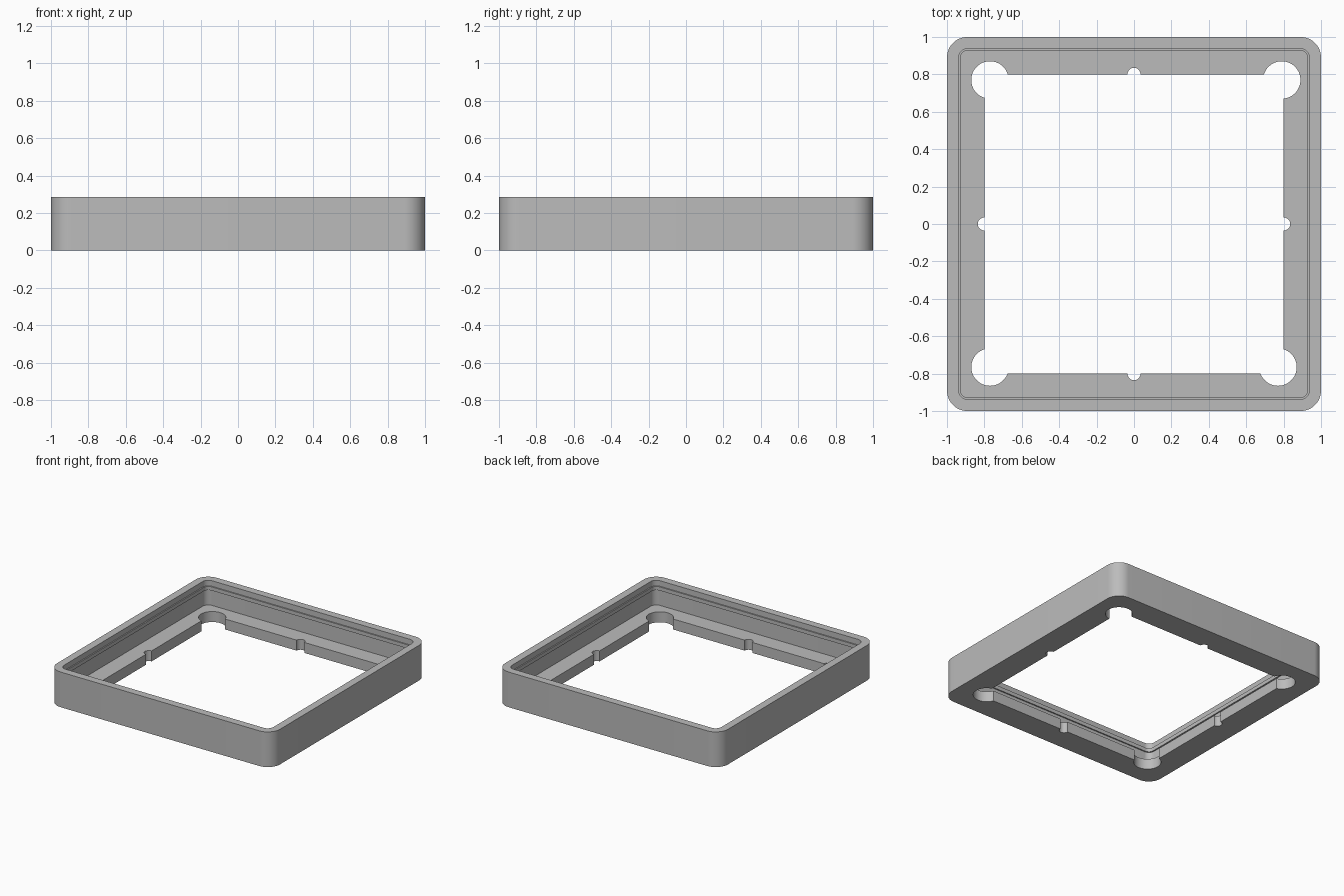
import bpy
import bmesh
from math import pi, cos, sin

if "Cube" in bpy.data.objects:
    bpy.data.objects.remove(bpy.data.objects["Cube"])

HEIGHT = 0.285
LIP = 0.085
OPENING = 0.8

# Plain grey material
grey = bpy.data.materials.new("plain_grey")
grey.use_nodes = True
colour = (0.5, 0.5, 0.5, 1)
grey.diffuse_color = colour
grey.node_tree.nodes["Principled BSDF"].inputs["Base Color"].default_value = colour


def rounded_square(bm, half, radius, z, steps=12):
    """Ring of vertices around a square with rounded corners."""
    ring = []
    for corner, (sx, sy) in enumerate([(1, 1), (-1, 1), (-1, -1), (1, -1)]):
        for i in range(steps + 1):
            a = (corner + i / steps) * pi / 2
            ring.append(bm.verts.new((sx * (half - radius) + radius * cos(a),
                                      sy * (half - radius) + radius * sin(a), z)))
    return ring


# Tray body: wall with a thin bead running round its inside
bm = bmesh.new()
profile = [
    (1.0, 0.11, 0), (1.0, 0.11, HEIGHT),
    (0.938, 0.05, HEIGHT), (0.938, 0.05, 0.24),
    (0.928, 0.04, 0.24), (0.928, 0.04, 0.21),
    (0.938, 0.05, 0.21), (0.938, 0.05, LIP),
]
rings = [rounded_square(bm, *p) for p in profile]
for low, high in zip(rings, rings[1:]):
    for i in range(len(low)):
        j = (i + 1) % len(low)
        bm.faces.new((low[i], low[j], high[j], high[i]))
bm.faces.new(rings[0])
bm.faces.new(rings[-1])
bmesh.ops.recalc_face_normals(bm, faces=bm.faces)
mesh = bpy.data.meshes.new("square_frame")
bm.to_mesh(mesh)
bm.free()
frame = bpy.data.objects.new("square_frame", mesh)
bpy.context.collection.objects.link(frame)
mesh.materials.append(grey)

# Cutters: central opening, round corner holes, small notches mid-side
cutters = []
bpy.ops.mesh.primitive_cube_add(size=1)
cutters.append(bpy.context.object)
cutters[0].name = "opening_cutter"
cutters[0].scale = (2 * OPENING, 2 * OPENING, 1)


def round_cutter(name, x, y, radius):
    bpy.ops.mesh.primitive_cylinder_add(vertices=48, radius=radius, depth=1,
                                        location=(x, y, 0))
    bpy.context.object.name = name
    cutters.append(bpy.context.object)


for x, y in [(-0.77, 0.77), (0.79, 0.77), (-0.77, -0.765), (0.77, -0.765)]:
    round_cutter("corner_hole_cutter", x, y, 0.1)
for x, y in [(1, 0), (-1, 0), (0, 1), (0, -1)]:
    round_cutter("notch_cutter", x * OPENING, y * OPENING, 0.035)

# Cut the lip, then drop the cutters
bpy.ops.object.select_all(action="DESELECT")
frame.select_set(True)
bpy.context.view_layer.objects.active = frame
for cutter in cutters:
    cutter.hide_render = True
    cut = frame.modifiers.new("cut", "BOOLEAN")
    cut.operation = "DIFFERENCE"
    cut.solver = "EXACT"
    cut.object = cutter
    bpy.ops.object.modifier_apply(modifier=cut.name)
for cutter in cutters:
    bpy.data.objects.remove(cutter)

bpy.ops.object.shade_smooth_by_angle(angle=pi / 6)
